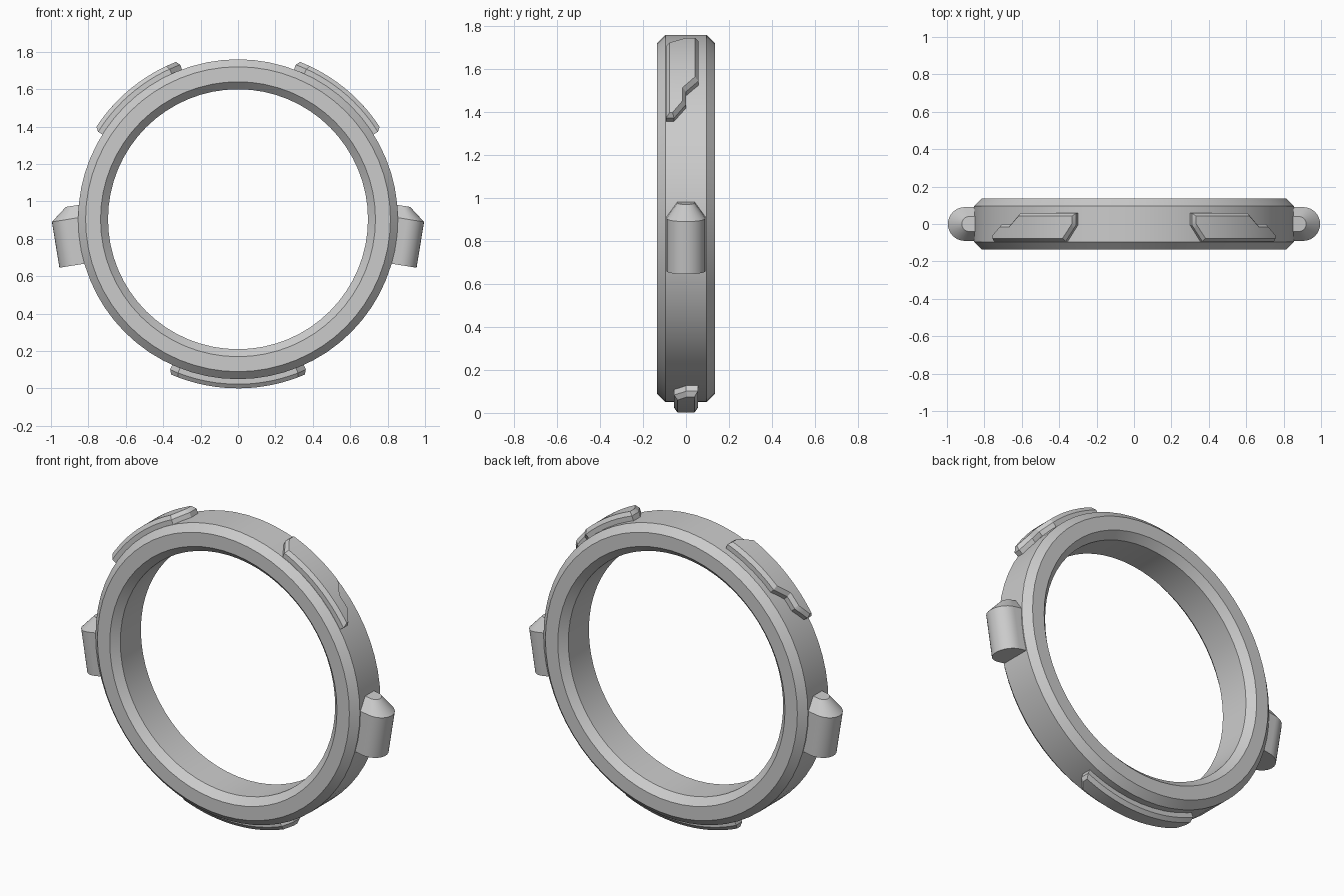
import bpy, bmesh
from math import cos, sin, pi, radians

if "Cube" in bpy.data.objects:
    bpy.data.objects.remove(bpy.data.objects["Cube"])

CZ = 0.905      # height of the ring centre
R_OUT = 0.87    # radius used to unroll the plates


def finish(bm, name, mirror=False, angle=30):
    bmesh.ops.recalc_face_normals(bm, faces=bm.faces[:])
    me = bpy.data.meshes.new(name)
    bm.to_mesh(me)
    bm.free()
    ob = bpy.data.objects.new(name, me)
    bpy.context.collection.objects.link(ob)
    if mirror:
        ob.modifiers.new("Mirror", 'MIRROR').use_axis[0] = True
    bpy.ops.object.select_all(action='DESELECT')
    ob.select_set(True)
    bpy.context.view_layer.objects.active = ob
    bpy.ops.object.shade_smooth_by_angle(angle=radians(angle))
    return ob


def bridge(bm, loops, closed=False):
    n = len(loops[0])
    pairs = list(zip(loops, loops[1:]))
    if closed:
        pairs.append((loops[-1], loops[0]))
    for a, b in pairs:
        for i in range(n):
            j = (i + 1) % n
            bm.faces.new((a[i], a[j], b[j], b[i]))


def curved_plate(name, outline, mirror=False):
    """Bevelled plate from an (angle, y) outline, wrapped around the ring."""
    bm = bmesh.new()
    pts = [(radians(a) * R_OUT, y) for a, y in outline]
    low = [bm.verts.new((s, y, 0.83)) for s, y in pts]
    high = [bm.verts.new((s, y, 0.882)) for s, y in pts]
    bridge(bm, [low, high])
    bm.faces.new(low)
    top = bm.faces.new(high)
    bmesh.ops.recalc_face_normals(bm, faces=bm.faces[:])
    bmesh.ops.inset_region(bm, faces=[top], thickness=0.016, depth=0.022,
                           use_even_offset=True)
    angles = [a for a, y in outline]
    a = min(angles) + 2.8
    while a < max(angles) - 1:
        bmesh.ops.bisect_plane(bm, geom=bm.verts[:] + bm.edges[:] + bm.faces[:],
                               plane_co=(radians(a) * R_OUT, 0, 0), plane_no=(1, 0, 0))
        a += 2.8
    for v in bm.verts:
        t, h = v.co.x / R_OUT, v.co.z
        v.co = (h * cos(t), v.co.y, CZ + h * sin(t))
    return finish(bm, name, mirror)


# Main ring: eight-sided profile spun around the y axis
profile = [(0.855, -0.095), (0.855, 0.095), (0.815, 0.135), (0.735, 0.135),
           (0.695, 0.095), (0.695, -0.095), (0.735, -0.135), (0.815, -0.135)]
bm = bmesh.new()
SEG = 64
rings = []
for k in range(SEG):
    t = 2 * pi * k / SEG
    rings.append([bm.verts.new((r * cos(t), y, CZ + r * sin(t))) for r, y in profile])
bridge(bm, rings, closed=True)
finish(bm, "ring")

# Side lugs: D-shaped, tilted outward, with a tapered top
bm = bmesh.new()
loops = []
for cx, cz, r, back in [(0.866, 0.660, 0.09, 0.10), (0.906, 0.905, 0.09, 0.13),
                        (0.881, 0.977, 0.04, 0.10)]:
    d2 = [(-back, -r)]
    d2 += [(r * cos(t), r * sin(t)) for t in [-pi / 2 + pi * i / 16 for i in range(17)]]
    d2 += [(-back, r)]
    loops.append([bm.verts.new((cx + 0.987 * u, y, cz - 0.16 * u)) for u, y in d2])
bridge(bm, loops)
bm.faces.new(loops[0])
bm.faces.new(loops[-1])
finish(bm, "side_lugs", mirror=True)

# Upper stepped plates
curved_plate("upper_plates", [(69.5, 0.058), (46.5, 0.058), (42, 0.0), (37, 0.0),
                              (32, -0.055), (32, -0.093), (65.5, -0.093), (69.5, -0.005)],
             mirror=True)

# Bottom plate
curved_plate("bottom_plate", [(-114.3, 0.055), (-114.3, 0.0), (-111.3, -0.055),
                              (-68.7, -0.055), (-65.7, 0.0), (-65.7, 0.055)])
